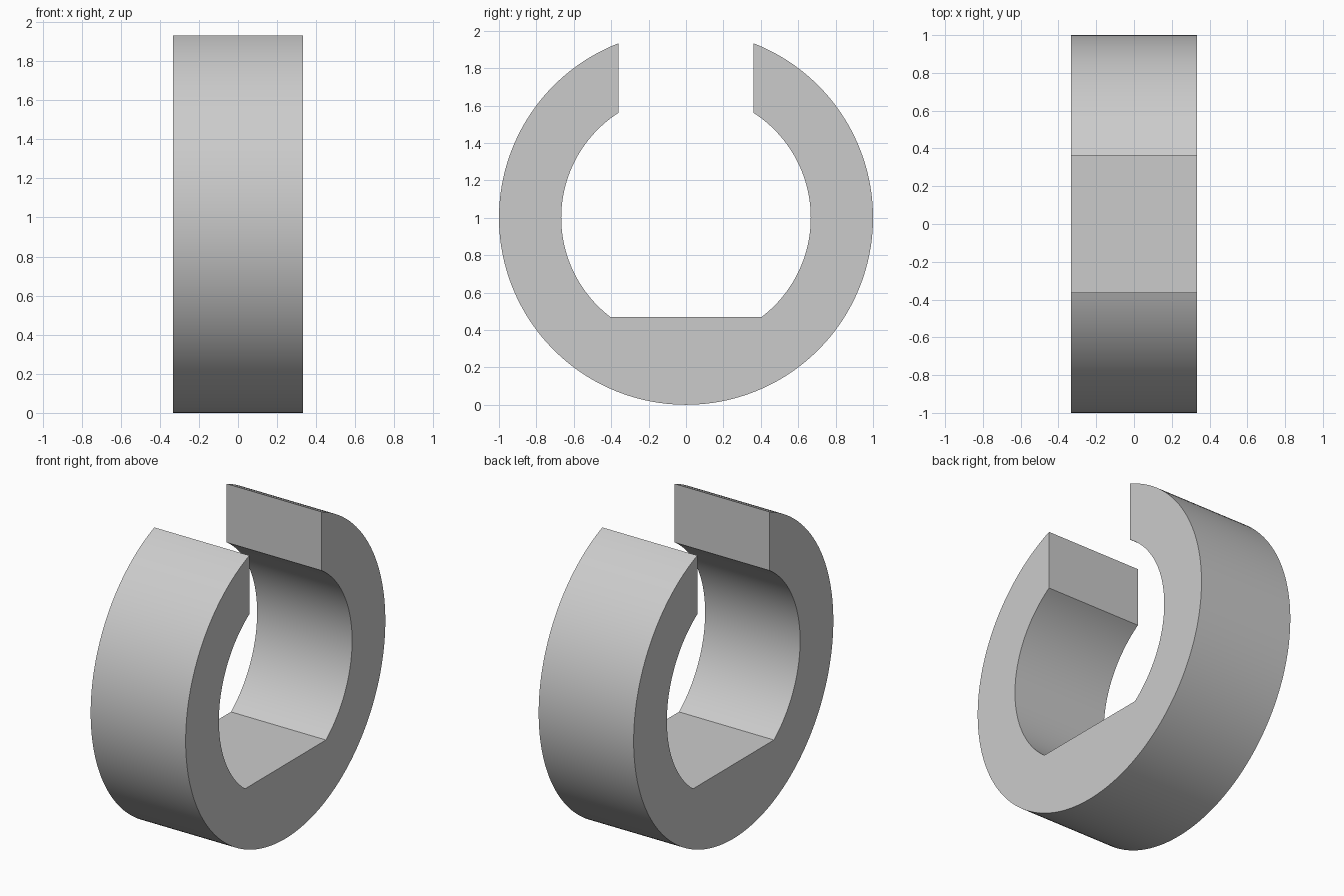
import bpy, bmesh, math

if "Cube" in bpy.data.objects:
    bpy.data.objects.remove(bpy.data.objects["Cube"])

OUTER, INNER = 1.0, 0.667      # ring radii
HALF_W = 0.333                 # half width along x
GAP = 0.362                    # half opening at the top
FLAT_Z = -0.53                 # inner flat, relative to the ring centre
ARC, BASE = 56, 20             # segments along each arm and half of the base

grey = bpy.data.materials.new("light grey")
grey.diffuse_color = (0.6, 0.6, 0.6, 1)
grey.use_nodes = True
grey.node_tree.nodes["Principled BSDF"].inputs["Base Color"].default_value = grey.diffuse_color


def polar(radius, angle):
    return radius * math.cos(angle), radius * math.sin(angle)


# Right half of the profile as (outer, inner) point pairs, from opening to base
out_top, in_top = math.acos(GAP / OUTER), math.acos(GAP / INNER)
corner = math.asin(FLAT_Z / INNER)
pairs = []
for i in range(ARC):
    t = i / ARC
    pairs.append((polar(OUTER, out_top + (corner - out_top) * t),
                  polar(INNER, in_top + (corner - in_top) * t)))
for i in range(BASE + 1):
    a = corner + (-math.pi / 2 - corner) * i / BASE
    pairs.append((polar(OUTER, a), (FLAT_Z / math.tan(a), FLAT_Z)))

# Mirror to the other half
pairs += [((-o[0], o[1]), (-n[0], n[1])) for o, n in reversed(pairs[:-1])]

# Sweep the four-cornered section around the open ring
bm = bmesh.new()
loops = []
for o, n in pairs:
    corners = [(-HALF_W, o), (HALF_W, o), (HALF_W, n), (-HALF_W, n)]
    loops.append([bm.verts.new((x, p[0], p[1] + OUTER)) for x, p in corners])
for a, b in zip(loops, loops[1:]):
    for k in range(4):
        j = (k + 1) % 4
        bm.faces.new((a[k], a[j], b[j], b[k]))
# End faces at the opening
bm.faces.new(loops[0])
bm.faces.new(loops[-1])
bmesh.ops.recalc_face_normals(bm, faces=bm.faces)

mesh = bpy.data.meshes.new("open_ring")
bm.to_mesh(mesh)
bm.free()
mesh.materials.append(grey)
ring = bpy.data.objects.new("open_ring", mesh)
bpy.context.collection.objects.link(ring)
bpy.context.view_layer.objects.active = ring
ring.select_set(True)
bpy.ops.object.shade_smooth_by_angle(angle=math.radians(30))
